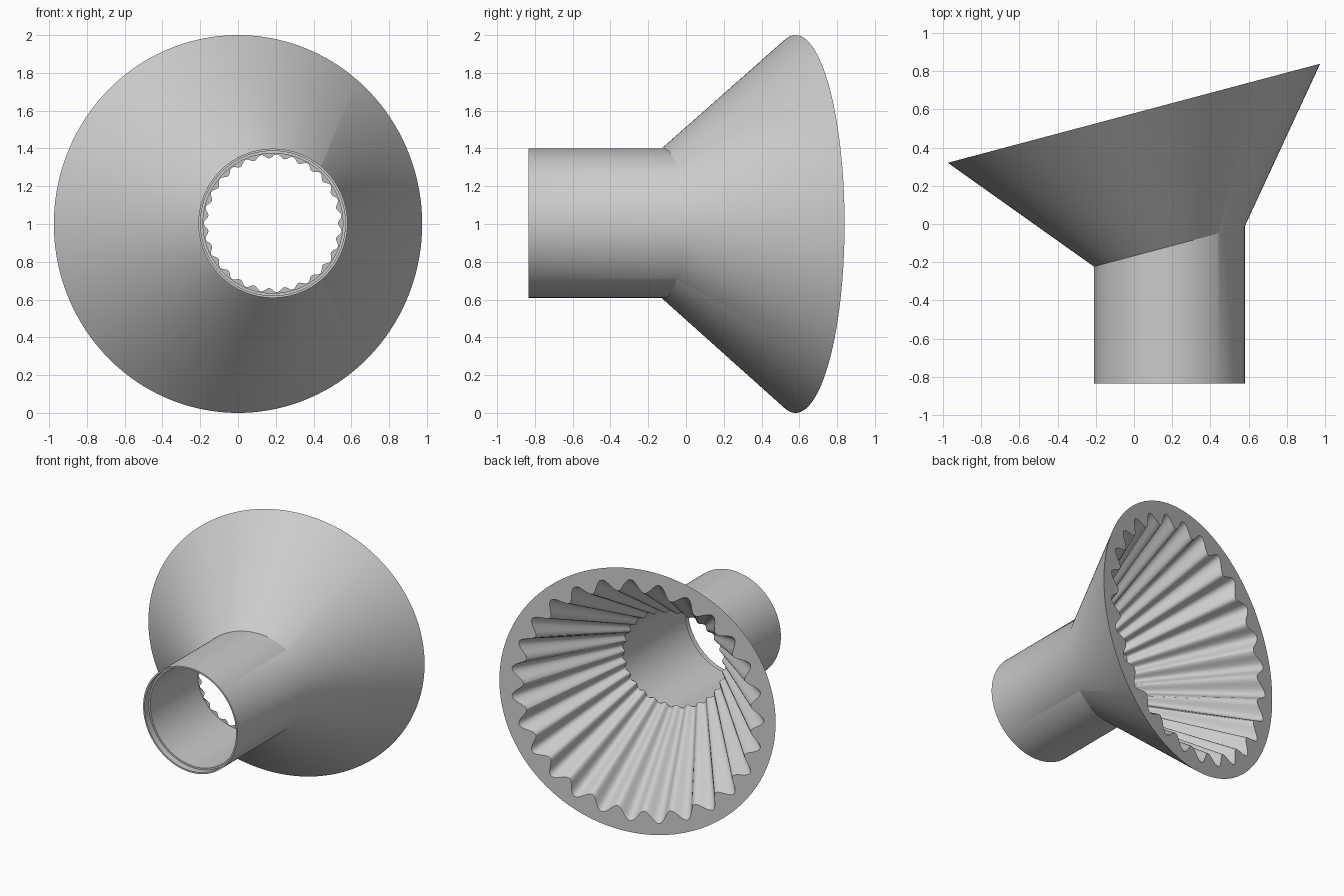
import bpy
import bmesh
from math import sin, cos, pi, tan, radians

cube = bpy.data.objects.get("Cube")
if cube:
    bpy.data.objects.remove(cube, do_unlink=True)

FLUTES = 27
SEGMENTS = FLUTES * 12
TILT = tan(radians(14.9))
PIPE_X, PIPE_Z = 0.185, 1.004
RIM_Y, THROAT_Y = 0.58, -0.167
MOUTH_Y = -0.835

grey = bpy.data.materials.new("plain grey")
grey.use_nodes = True
colour = (0.6, 0.6, 0.6, 1)
grey.diffuse_color = colour
grey.node_tree.nodes["Principled BSDF"].inputs["Base Color"].default_value = colour


def ring(bm, centre, radius, y, tilt=0, squash=1, wave=0):
    """Closed loop around the y axis, optionally on a tilted plane and fluted."""
    loop = []
    for i in range(SEGMENTS):
        a = 2 * pi * i / SEGMENTS
        r = radius - wave * cos(FLUTES * a)
        x = centre[0] + squash * r * cos(a)
        loop.append(bm.verts.new((x, y + tilt * x, centre[1] + r * sin(a))))
    return loop


bm = bmesh.new()
pipe, hood = (PIPE_X, PIPE_Z), (0, 1)
rings = [
    # Outside: pipe mouth, slanted joint, flared rim
    ring(bm, pipe, 0.395, MOUTH_Y),
    ring(bm, pipe, 0.395, THROAT_Y, TILT),
    ring(bm, hood, 1.0, RIM_Y, TILT, 0.975),
    # Inside: fluted hood from rim to throat
    ring(bm, hood, 0.87, RIM_Y, TILT, 0.975, 0.045),
    ring(bm, pipe, 0.355, THROAT_Y, TILT, 1, 0.011),
    # Inside: smooth bore with a stepped mouth
    ring(bm, pipe, 0.37, THROAT_Y, TILT),
    ring(bm, pipe, 0.37, MOUTH_Y + 0.05),
    ring(bm, pipe, 0.383, MOUTH_Y + 0.05),
    ring(bm, pipe, 0.383, MOUTH_Y),
]
for lower, upper in zip(rings, rings[1:] + rings[:1]):
    for i in range(SEGMENTS):
        j = (i + 1) % SEGMENTS
        bm.faces.new((lower[i], lower[j], upper[j], upper[i]))
bmesh.ops.recalc_face_normals(bm, faces=bm.faces)

mesh = bpy.data.meshes.new("fluted_funnel")
bm.to_mesh(mesh)
bm.free()
mesh.materials.append(grey)
funnel = bpy.data.objects.new("fluted_funnel", mesh)
bpy.context.collection.objects.link(funnel)

# Smooth shading with crisp rims
bpy.ops.object.select_all(action="DESELECT")
funnel.select_set(True)
bpy.context.view_layer.objects.active = funnel
bpy.ops.object.shade_smooth_by_angle(angle=radians(30))
